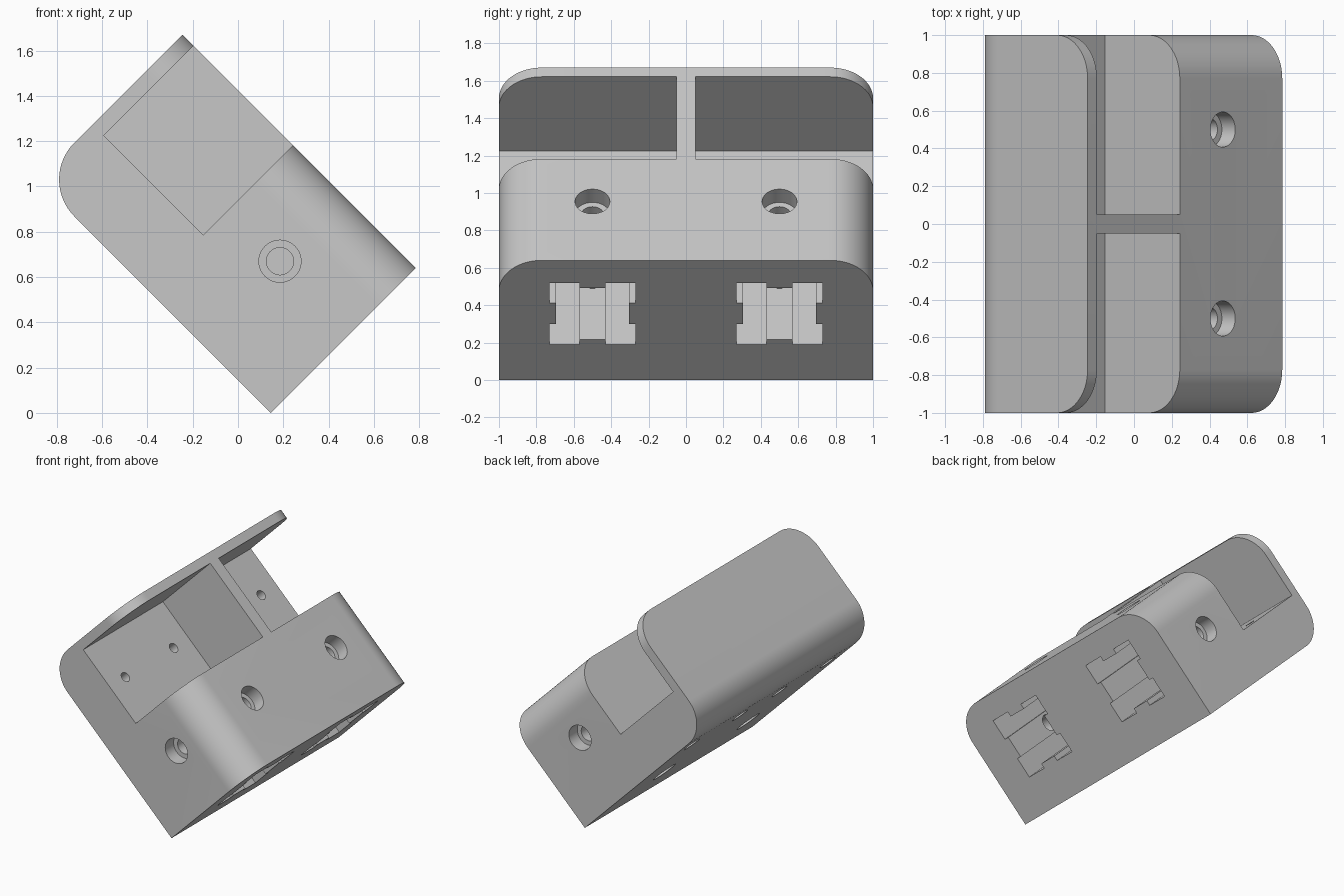
import bpy, bmesh, math
from mathutils import Matrix, Vector

if "Cube" in bpy.data.objects:
    bpy.data.objects.remove(bpy.data.objects["Cube"], do_unlink=True)

# The block is built upright (x = depth, y = width, z = length), then tilted 45 degrees
DEPTH, LENGTH, ROUND = 0.905, 1.457, 0.23
TRAY_FLOOR, TRAY_START, TRAY_END, WEB = 0.345, 0.767, 1.388, 0.05
HOLE_X, HOLE_Z, SOCKET_X = 0.502, 0.445, 0.502

grey = bpy.data.materials.new("light_grey")
grey.use_nodes = True
grey.diffuse_color = (0.57, 0.57, 0.57, 1)
grey.node_tree.nodes["Principled BSDF"].inputs["Base Color"].default_value = grey.diffuse_color


def make_object(name, bm):
    bmesh.ops.recalc_face_normals(bm, faces=bm.faces)
    mesh = bpy.data.meshes.new(name)
    bm.to_mesh(mesh)
    bm.free()
    mesh.materials.append(grey)
    obj = bpy.data.objects.new(name, mesh)
    bpy.context.collection.objects.link(obj)
    return obj


def box_mesh(low, high):
    bm = bmesh.new()
    bmesh.ops.create_cube(bm, size=1)
    for v in bm.verts:
        v.co = Vector([h if c > 0 else l for c, l, h in zip(v.co, low, high)])
    return bm


def cut(body, bm):
    """Subtract a mesh from the body."""
    cutter = make_object("cutter", bm)
    cutter.hide_render = True
    mod = body.modifiers.new("cut", "BOOLEAN")
    mod.operation, mod.solver, mod.object = "DIFFERENCE", "EXACT", cutter
    bpy.context.view_layer.objects.active = body
    bpy.ops.object.modifier_apply(modifier=mod.name)
    bpy.data.objects.remove(cutter, do_unlink=True)


def drill(body, start, end, radius):
    """Cut a round hole between two points."""
    start, end = Vector(start), Vector(end)
    axis = end - start
    turn = axis.to_track_quat("Z", "Y").to_matrix().to_4x4()
    bm = bmesh.new()
    bmesh.ops.create_cone(bm, cap_ends=True, segments=40, radius1=radius, radius2=radius,
                          depth=axis.length,
                          matrix=Matrix.Translation((start + end) / 2) @ turn)
    cut(body, bm)


# Main block with two rounded side edges and one rounded back edge
bm = box_mesh((0, -1, 0), (DEPTH, 1, LENGTH))


def is_rounded(edge):
    mid = (edge.verts[0].co + edge.verts[1].co) / 2
    side = mid.x > DEPTH - 0.01 and abs(mid.y) > 0.99
    back = mid.x < 0.01 and mid.z > LENGTH - 0.01
    return side or back


bmesh.ops.bevel(bm, geom=[e for e in bm.edges if is_rounded(e)], offset=ROUND,
                offset_type="OFFSET", segments=16, profile=0.5, affect="EDGES")
body = make_object("mount_body", bm)

# Notched socket outline, from one quarter by symmetry
quarter = [(0.07, 0.195), (0.07, 0.2325), (0.23, 0.2325), (0.23, 0.08), (0.195, 0.08)]
half = quarter + [(y, -x) for y, x in reversed(quarter)]
outline = half + [(-y, -x) for y, x in half]

for side in (-1, 1):
    # Open tray beside the central web
    ys = sorted((side * WEB, side * 1.2))
    cut(body, box_mesh((TRAY_FLOOR, ys[0], TRAY_START), (1.1, ys[1], TRAY_END)))

    # Deep notched socket in the lower end
    bm = bmesh.new()
    face = bm.faces.new([bm.verts.new((SOCKET_X + x, side * 0.5 + y, -0.1)) for y, x in outline])
    grown = bmesh.ops.extrude_face_region(bm, geom=[face])["geom"]
    bmesh.ops.translate(bm, vec=(0, 0, 0.7),
                        verts=[g for g in grown if isinstance(g, bmesh.types.BMVert)])
    cut(body, bm)

    # Counterbored holes through top and bottom
    y = side * 0.5
    drill(body, (-0.1, y, HOLE_Z), (1.1, y, HOLE_Z), 0.06)
    drill(body, (DEPTH - 0.1, y, HOLE_Z), (1.1, y, HOLE_Z), 0.093)
    drill(body, (-0.1, y, HOLE_Z), (0.1, y, HOLE_Z), 0.093)

    # Counterbored hole from the side into the socket
    drill(body, (HOLE_X, y, HOLE_Z), (HOLE_X, side * 1.2, HOLE_Z), 0.06)
    drill(body, (HOLE_X, side * 0.9, HOLE_Z), (HOLE_X, side * 1.2, HOLE_Z), 0.093)

    # Screw holes in the tray floor, widened underneath
    for offset in (0.235, 0.81):
        y, z = side * offset, (TRAY_START + TRAY_END) / 2
        drill(body, (-0.1, y, z), (0.5, y, z), 0.036)
        drill(body, (-0.1, y, z), (0.1, y, z), 0.065)

# Tilt the block onto its lower edge
body.data.transform(Matrix.Translation((0.145, 0, 0)) @ Matrix.Rotation(-math.pi / 4, 4, "Y"))

bpy.ops.object.select_all(action="DESELECT")
body.select_set(True)
bpy.context.view_layer.objects.active = body
bpy.ops.object.shade_smooth_by_angle(angle=math.radians(30))
